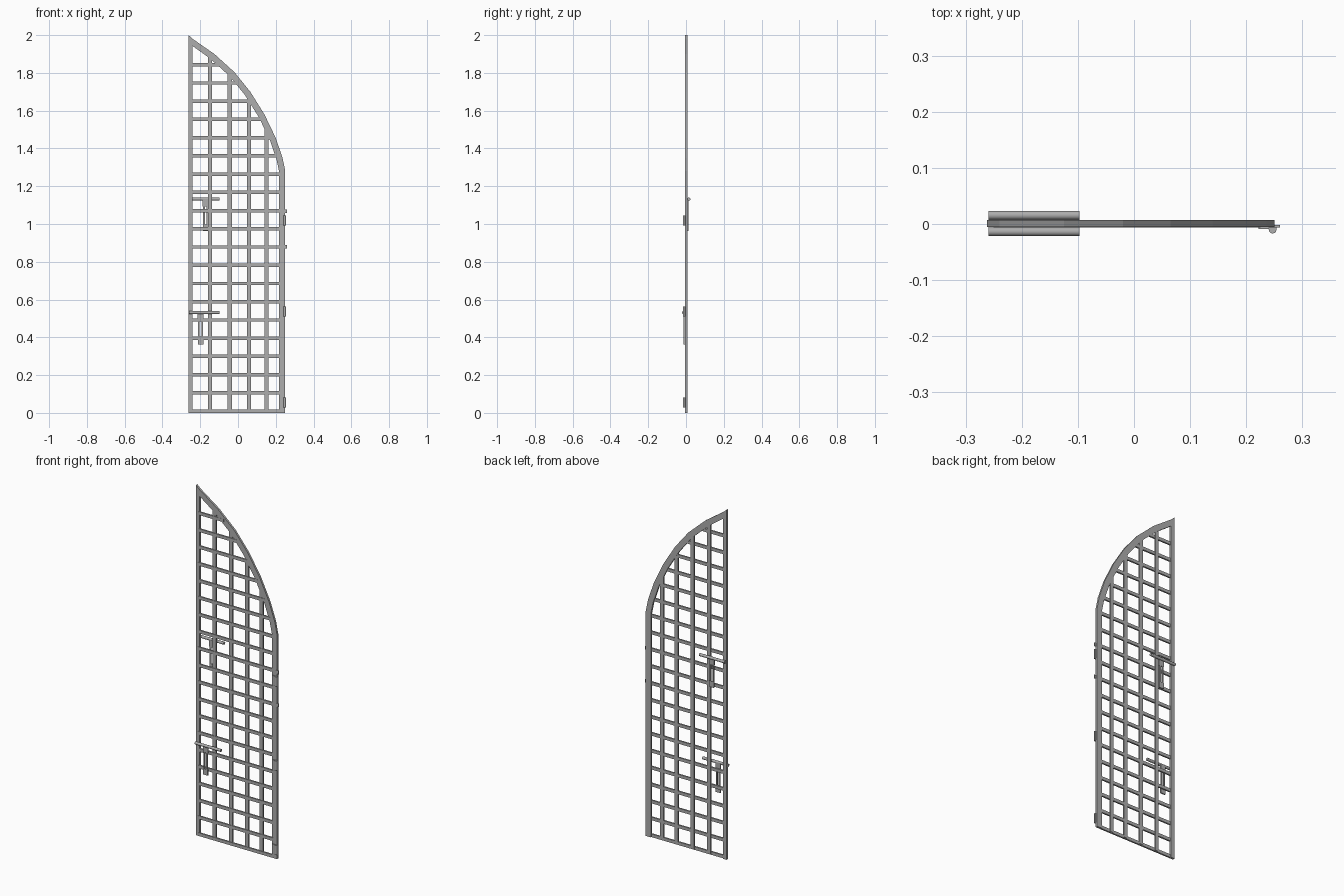
import bpy, bmesh
from mathutils import Vector

cube = bpy.data.objects.get("Cube")
if cube:
    bpy.data.objects.remove(cube)


def material(name, rgb):
    m = bpy.data.materials.new(name)
    m.use_nodes = True
    m.diffuse_color = (*rgb, 1)
    m.node_tree.nodes["Principled BSDF"].inputs["Base Color"].default_value = (*rgb, 1)
    return m


iron = material("grey iron", (0.42, 0.42, 0.42))


def finish(bm, name):
    bmesh.ops.recalc_face_normals(bm, faces=bm.faces)
    mesh = bpy.data.meshes.new(name)
    bm.to_mesh(mesh)
    bm.free()
    mesh.materials.append(iron)
    ob = bpy.data.objects.new(name, mesh)
    bpy.context.collection.objects.link(ob)
    return ob


def box(name, x0, x1, y0, y1, z0, z1):
    bm = bmesh.new()
    bmesh.ops.create_cube(bm, size=1)
    for v in bm.verts:
        v.co = (x1 if v.co.x > 0 else x0, y1 if v.co.y > 0 else y0, z1 if v.co.z > 0 else z0)
    return finish(bm, name)


def cylinder(name, centre, radius, length, axis, sides=20):
    bm = bmesh.new()
    bmesh.ops.create_cone(bm, cap_ends=True, segments=sides, radius1=radius,
                          radius2=radius, depth=length)
    turn = Vector((0, 0, 1)).rotation_difference(Vector(axis)).to_matrix()
    for v in bm.verts:
        v.co = turn @ v.co + Vector(centre)
    for f in bm.faces:
        f.smooth = len(f.verts) == 4
    return finish(bm, name)


FRONT, BACK = -0.005, 0.007
LEFT, RIGHT, SPRING = -0.262, 0.25, 1.28

# Outer edge of the arch and its inward offset
outer = [Vector(p) for p in ((0.25, 1.28), (0.236, 1.35), (0.2, 1.455), (0.14, 1.58), (0.065, 1.7),
                             (-0.02, 1.805), (-0.125, 1.9), (-0.24, 1.98), (-0.262, 2.0))]
inner = []
for i, p in enumerate(outer):
    t = (outer[min(i + 1, len(outer) - 1)] - outer[max(i - 1, 0)]).normalized()
    inner.append(p + Vector((-t.y, t.x)) * 0.033)
inner[0] = Vector((0.217, SPRING))
inner[-2] = Vector((-0.24, 1.942))
inner[-1] = Vector((LEFT, 1.955))

# Curved top rail
bm = bmesh.new()
rings = []
for o, n in zip(outer, inner):
    rings.append([bm.verts.new((p.x, y, p.y)) for p, y in
                  ((o, FRONT), (o, BACK), (n, BACK), (n, FRONT))])
for a, b in zip(rings, rings[1:]):
    for k in range(4):
        bm.faces.new((a[k], a[(k + 1) % 4], b[(k + 1) % 4], b[k]))
bm.faces.new(rings[0])
bm.faces.new(rings[-1])
finish(bm, "arched_rail")

# Side stiles
box("right_stile", LEFT, -0.24, FRONT, BACK, 0, 1.97)
box("left_stile", 0.217, RIGHT, FRONT, BACK, 0, SPRING)

middle = [(o + n) / 2 for o, n in zip(outer, inner)]


def arch_height(x):
    for a, b in zip(middle, middle[1:]):
        if b.x <= x <= a.x:
            return a.y + (b.y - a.y) * (x - a.x) / (b.x - a.x)
    return SPRING


def arch_reach(z):
    for a, b in zip(middle, middle[1:]):
        if a.y <= z <= b.y:
            return a.x + (b.x - a.x) * (z - a.y) / (b.y - a.y)
    return 0.225


# Upright bars
for i, x in enumerate((-0.148, -0.044, 0.058, 0.15)):
    box(f"upright_bar_{i + 1}", x - 0.011, x + 0.011, FRONT + 0.002, BACK - 0.002,
        0.005, arch_height(x))

# Cross bars
for i in range(20):
    z = 0.0095 + i * 0.0965
    box(f"cross_bar_{i + 1}", -0.25, arch_reach(z), FRONT - 0.001, BACK - 0.004,
        z - 0.009, z + 0.009)

# Sliding bolts, the upper behind and the lower in front, with hanging handles
for name, side, z, hx in (("upper", 1, 1.132, -0.171), ("lower", -1, 0.531, -0.198)):
    y = 0.001 + side * 0.0145
    cylinder(f"{name}_bolt", (-0.178, y, z), 0.008, 0.162, (1, 0, 0))
    ya, yb = sorted((0.001 + side * 0.006, 0.001 + side * 0.013))
    box(f"{name}_handle_top", hx - 0.016, hx + 0.016, ya, yb, z - 0.04, z)
    for s in (-1, 1):
        box(f"{name}_handle_arm", hx + s * 0.009 - 0.004, hx + s * 0.009 + 0.004,
            ya, yb, z - 0.14, z - 0.04)
    box(f"{name}_handle_end", hx - 0.015, hx + 0.015, ya, yb, z - 0.168, z - 0.135)

# Hinges on the left edge
for i, z in enumerate((0.055, 0.537, 1.018)):
    box(f"hinge_plate_{i + 1}", 0.222, 0.254, -0.009, FRONT, z - 0.026, z + 0.026)
    cylinder(f"hinge_pin_{i + 1}", (0.247, -0.01, z), 0.007, 0.054, (0, 0, 1), 12)

# Small stop tabs
for i, z in enumerate((0.88, 1.068)):
    box(f"stop_tab_{i + 1}", 0.24, 0.26, -0.006, -0.002, z - 0.01, z + 0.01)
